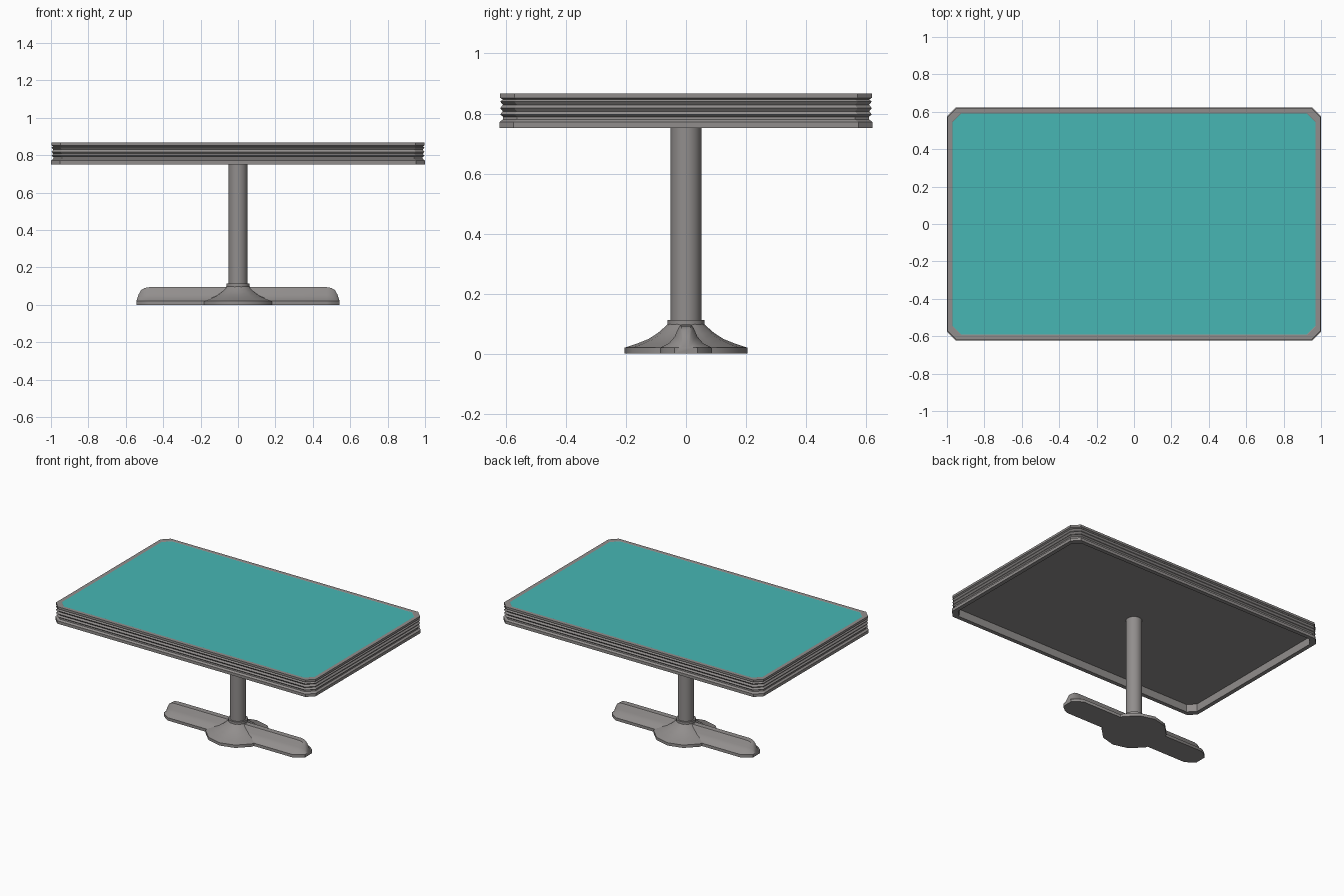
import bpy, bmesh, math

if "Cube" in bpy.data.objects:
    bpy.data.objects.remove(bpy.data.objects["Cube"])


def material(name, rgb):
    m = bpy.data.materials.new(name)
    m.diffuse_color = (*rgb, 1)
    m.use_nodes = True
    m.node_tree.nodes["Principled BSDF"].inputs["Base Color"].default_value = m.diffuse_color
    return m


GREY = material("warm grey metal", (0.285, 0.27, 0.265))
TEAL = material("teal laminate", (0.063, 0.47, 0.455))


def loft(name, rings, mats, smooth=None, top_index=0):
    """Skin equal-length rings of points and cap both ends."""
    bm = bmesh.new()
    rows = [[bm.verts.new(p) for p in ring] for ring in rings]
    n = len(rows[0])
    for a, b in zip(rows, rows[1:]):
        for i in range(n):
            j = (i + 1) % n
            bm.faces.new((a[i], a[j], b[j], b[i]))
    bm.faces.new(rows[0][::-1])
    bm.faces.new(rows[-1]).material_index = top_index
    bmesh.ops.recalc_face_normals(bm, faces=bm.faces)
    me = bpy.data.meshes.new(name)
    bm.to_mesh(me)
    bm.free()
    ob = bpy.data.objects.new(name, me)
    bpy.context.collection.objects.link(ob)
    for m in mats:
        me.materials.append(m)
    if smooth:
        bpy.ops.object.select_all(action='DESELECT')
        bpy.context.view_layer.objects.active = ob
        ob.select_set(True)
        bpy.ops.object.shade_smooth_by_angle(angle=math.radians(smooth))
    return ob


def slab_ring(inset, z, cut=0.047):
    """Rectangle with cut corners."""
    x, y = 1 - inset, 0.622 - inset
    return [(x, cut - y, z), (x, y - cut, z), (x - cut, y, z), (cut - x, y, z),
            (-x, y - cut, z), (-x, cut - y, z), (cut - x, -y, z), (x - cut, -y, z)]


def disc_ring(r, z, n):
    return [(r * math.cos(2 * math.pi * i / n), r * math.sin(2 * math.pi * i / n), z)
            for i in range(n)]


# Tabletop: ribbed metal edge with inset top sheet and deeply recessed underside
edge = [(0.03, 0.802), (0.028, 0.751), (0, 0.751), (0, 0.771), (0.012, 0.780),
        (0.013, 0.789), (0.003, 0.797), (0.012, 0.807), (0.003, 0.818),
        (0.012, 0.829), (0.003, 0.840), (0.012, 0.847), (0.003, 0.852),
        (0.003, 0.867), (0.028, 0.867), (0.03, 0.866)]
loft("tabletop", [slab_ring(d, z) for d, z in edge], [GREY, TEAL], top_index=1)

# Column and its collar
loft("column", [disc_ring(0.051, z, 20) for z in (0.1, 0.804)], [GREY], 40)
loft("column_collar", [disc_ring(0.062, z, 20) for z in (0.09, 0.113)], [GREY], 40)

# Flared hub of the foot
hub = [(0.205, 0), (0.205, 0.02), (0.165, 0.033), (0.125, 0.049),
       (0.095, 0.068), (0.073, 0.087), (0.06, 0.1)]
loft("foot_hub", [disc_ring(r, z, 12) for r, z in hub], [GREY], 32)


# Foot arms: concave-sided section with rounded, narrowing tips
def arm_ring(x, w, h):
    # half section as (width share, height share above the flat 0.02 edge)
    half = [(1, 0.0), (0.66, 0.2), (0.44, 0.5), (0.3, 0.88), (0.22, 1.0)]
    side = [(w * a, 0.02 + (h - 0.02) * b) for a, b in half]
    pts = [(w, 0)] + side + [(-y, z) for y, z in reversed(side)] + [(-w, 0)]
    return [(x, y, z) for y, z in pts]


tip = [(0.475, 0.086, 0.094), (0.50, 0.074, 0.09), (0.52, 0.059, 0.077),
       (0.533, 0.048, 0.052), (0.543, 0.038, 0.022)]
stations = [(-x, w, h) for x, w, h in reversed(tip)] + tip
loft("foot_arms", [arm_ring(*s) for s in stations], [GREY], 32)
